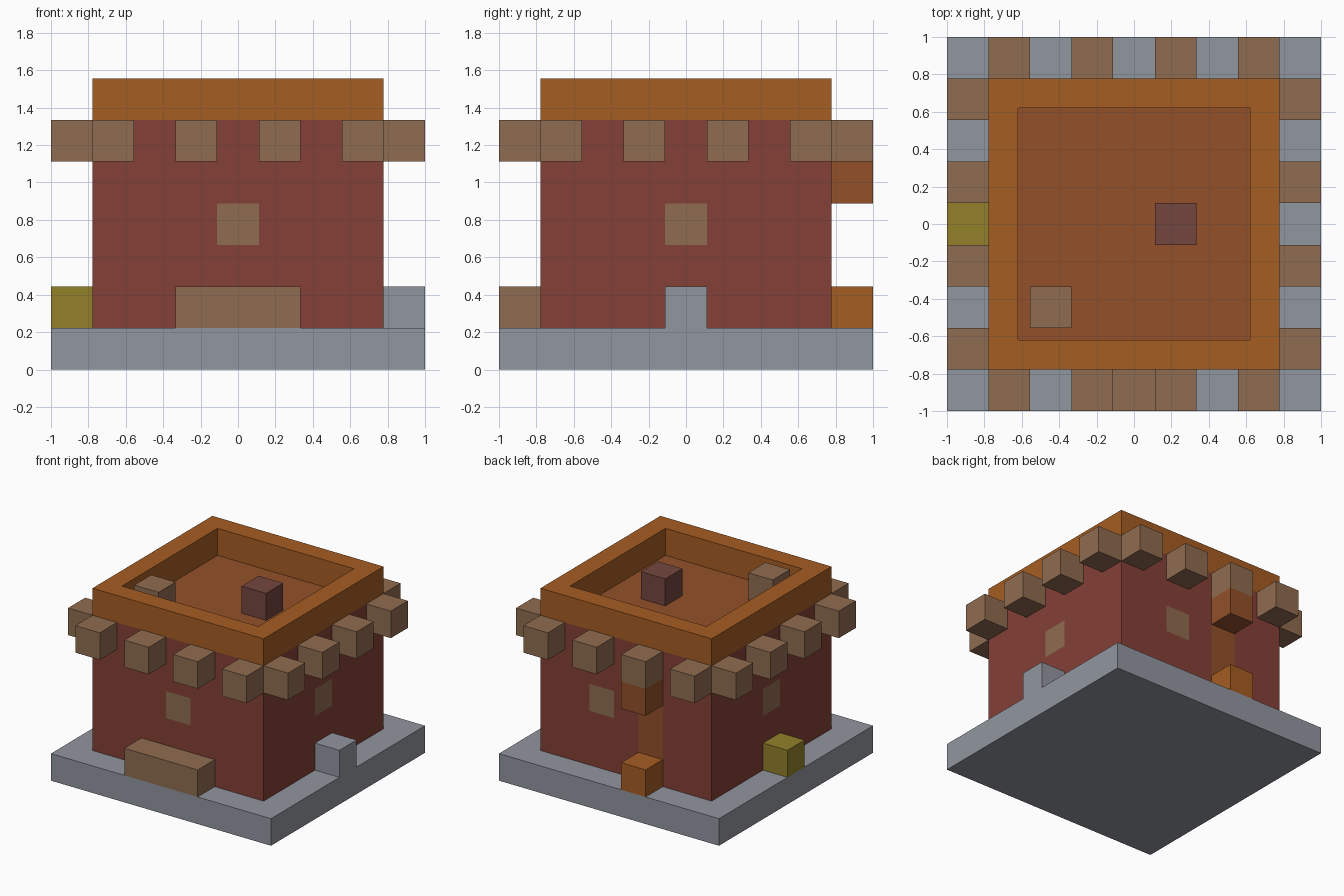
import bpy, bmesh
from mathutils import Vector

U = 2 / 9  # one block

if "Cube" in bpy.data.objects:
    bpy.data.objects.remove(bpy.data.objects["Cube"], do_unlink=True)


def material(name, rgb):
    def linear(c):
        c /= 255
        return c / 12.92 if c <= 0.04045 else ((c + 0.055) / 1.055) ** 2.4
    m = bpy.data.materials.new(name)
    m.use_nodes = True
    colour = [linear(c) for c in rgb] + [1]
    m.diffuse_color = colour
    shader = next(n for n in m.node_tree.nodes if n.type == "BSDF_PRINCIPLED")
    shader.inputs["Base Color"].default_value = colour
    return m


stone = material("grey stone", (145, 150, 159))
brick = material("red brick", (132, 64, 54))
wood = material("pale wood", (144, 108, 80))
orange = material("orange wood", (166, 93, 34))
rust = material("rust brown", (147, 81, 42))
gold = material("dull gold", (146, 128, 42))
plum = material("plum brown", (116, 70, 62))


def box_mesh(low, high):
    bm = bmesh.new()
    bmesh.ops.create_cube(bm, size=1)
    low, high = Vector(low), Vector(high)
    for v in bm.verts:
        v.co = (low + high) / 2 + v.co * (high - low)
    return bm


def finish(bm, name, mats):
    bmesh.ops.scale(bm, vec=(U, U, U), verts=bm.verts)
    bmesh.ops.recalc_face_normals(bm, faces=bm.faces)
    mesh = bpy.data.meshes.new(name)
    bm.to_mesh(mesh)
    bm.free()
    for m in mats:
        mesh.materials.append(m)
    obj = bpy.data.objects.new(name, mesh)
    bpy.context.collection.objects.link(obj)
    return obj


def block(name, x, y, z, mat, width=1):
    """A block centred on column x, y, standing on layer z."""
    bm = box_mesh((x - width / 2, y - 0.5, z), (x + width / 2, y + 0.5, z + 1))
    return finish(bm, name, [mat])


# Ground slab
finish(box_mesh((-4.5, -4.5, 0), (4.5, 4.5, 1)), "ground_slab", [stone])

# House body: walls, rim and sunken roof floor in one shell
bm = box_mesh((-3.5, -3.5, 1), (3.5, 3.5, 7))
bm.normal_update()
roof = max(bm.faces, key=lambda f: f.calc_center_median().z)
bmesh.ops.inset_individual(bm, faces=[roof], thickness=1)
bmesh.ops.inset_individual(bm, faces=[roof], thickness=0, depth=-1)

# Cut lines around the windows, chimney strip and rim
cuts = [(0, (-1.5, -0.5, 0.5, 1.5)), (1, (-0.5, 0.5)), (2, (2, 3, 4, 6))]
for axis, places in cuts:
    for place in places:
        normal, point = Vector(), Vector()
        normal[axis], point[axis] = 1, place
        bmesh.ops.bisect_plane(bm, geom=bm.verts[:] + bm.edges[:] + bm.faces[:],
                               plane_co=point, plane_no=normal)

BRICK, WOOD, ORANGE, RUST = range(4)
for f in bm.faces:
    c = f.calc_center_median()
    back = c.y > 3.4
    if c.z > 6.1:
        f.material_index = ORANGE
    elif c.z > 5.9:
        f.material_index = RUST
    elif back and -1.5 < c.x < -0.5 and 2 < c.z < 4:
        f.material_index = RUST
    elif 3 < c.z < 4:
        across = c.y if abs(c.x) > 3.4 else c.x
        if abs(across - (1 if back else 0)) < 0.4:
            f.material_index = WOOD
finish(bm, "house_body", [brick, wood, orange, rust])

# Beam ends around the top of the walls
for side in (-4, 4):
    for place in (-3, -1, 1, 3):
        block("beam_end", place, side, 5, wood)
        block("beam_end", side, place, 5, wood)

# Blocks on the slab around the house
block("front_bench", 0, -4, 1, wood, width=3)
block("stone_step", 4, 0, 1, stone)
block("gold_crate", -4, 0, 1, gold)
block("back_hearth", -1, 4, 1, orange)
block("back_hood", -1, 4, 4, rust)

# Blocks on the roof
block("roof_crate", -2, -2, 6, wood)
block("chimney", 1, 0, 6, plum)
